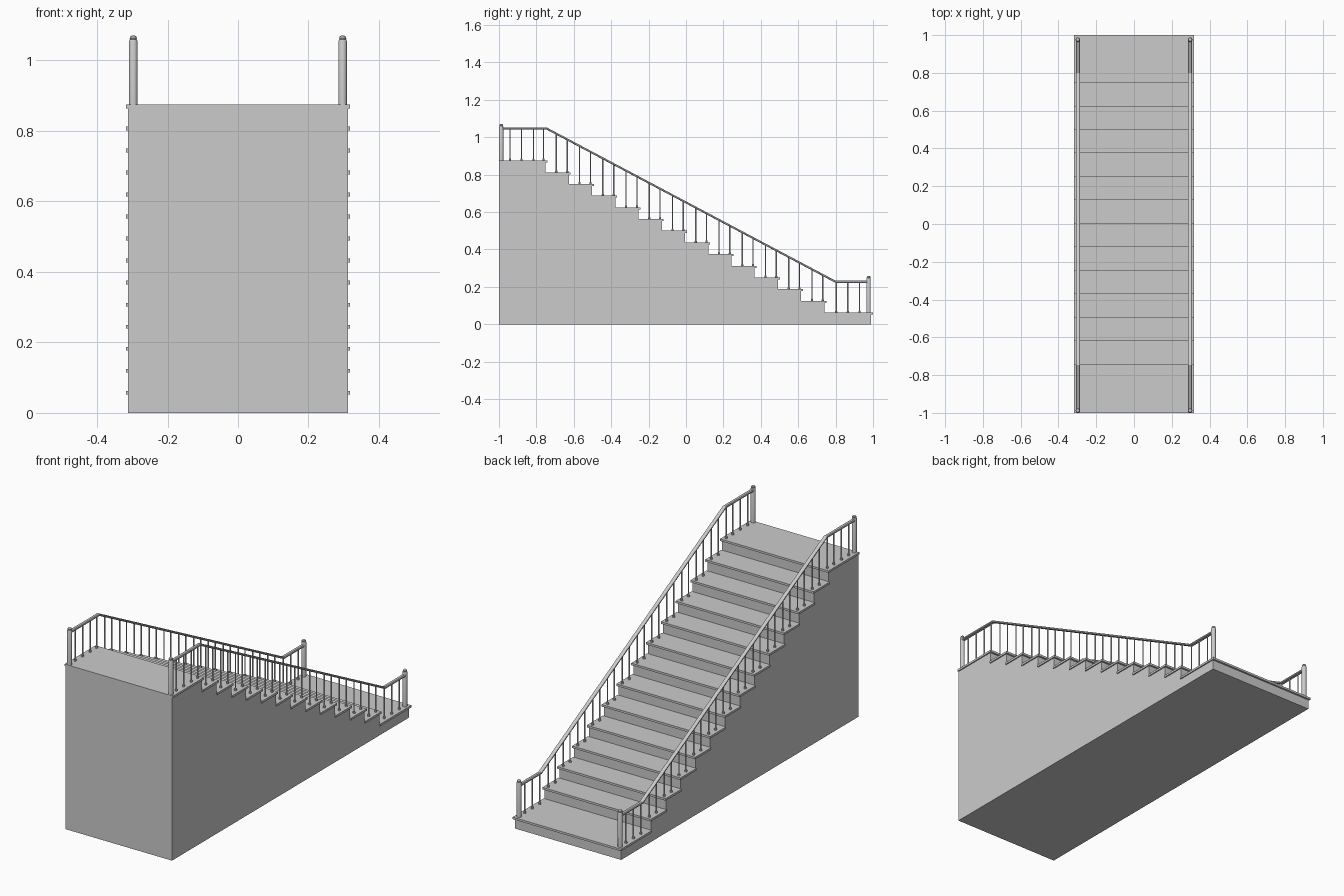
import bpy, bmesh, math

if "Cube" in bpy.data.objects:
    bpy.data.objects.remove(bpy.data.objects["Cube"])

N, RISE, RUN = 14, 0.0625, 0.1242
HALF, TREAD_T, NOSE = 0.3125, 0.011, 0.01
RAIL_X = 0.297
RAIL = [(-0.99, 1.047), (-0.746, 1.047), (0.80, 0.227), (0.976, 0.227)]  # y, z


def nose(k):
    """Front edge (y) of tread k, counted 1..N from the bottom."""
    return 1.0 if k == 1 else 0.75 - (k - 2) * RUN


def finish(name, bm, smooth=False):
    bmesh.ops.recalc_face_normals(bm, faces=bm.faces)
    me = bpy.data.meshes.new(name)
    bm.to_mesh(me)
    bm.free()
    ob = bpy.data.objects.new(name, me)
    bpy.context.collection.objects.link(ob)
    if smooth:
        me.shade_smooth()
        me.set_sharp_from_angle(angle=math.radians(35))
    return ob


def skin(bm, rings):
    """Join equal-sized point rings into a capped tube."""
    vs = [[bm.verts.new(p) for p in r] for r in rings]
    n = len(vs[0])
    for a, b in zip(vs, vs[1:]):
        for i in range(n):
            j = (i + 1) % n
            bm.faces.new((a[i], a[j], b[j], b[i]))
    bm.faces.new(vs[0][::-1])
    bm.faces.new(vs[-1])


def lathe(bm, x, y, profile, n):
    """Turned part from (radius, z) points."""
    skin(bm, [[(x + r * math.cos(2 * math.pi * (i + .5) / n),
                y + r * math.sin(2 * math.pi * (i + .5) / n), z)
               for i in range(n)] for r, z in profile])


def rail_z(y):
    for (y0, z0), (y1, z1) in zip(RAIL, RAIL[1:]):
        if y <= y1:
            return z0 + (z1 - z0) * (y - y0) / (y1 - y0)
    return RAIL[-1][1]


# stepped solid body
prof = [(-1, 0), (nose(1) - NOSE, 0)]
for k in range(1, N + 1):
    y = nose(k) - NOSE
    if k > 1:
        prof.append((y, (k - 1) * RISE - TREAD_T))
    prof.append((y, k * RISE - TREAD_T))
prof.append((-1, N * RISE - TREAD_T))
bm = bmesh.new()
skin(bm, [[(x, y, z) for y, z in prof] for x in (-HALF, HALF)])
finish("stair_body", bm)

# overhanging treads
bm = bmesh.new()
for k in range(1, N + 1):
    y0 = nose(k + 1) - NOSE if k < N else -1.0
    y1, z1 = nose(k), k * RISE
    z0, w = z1 - TREAD_T, HALF + 0.006
    skin(bm, [[(x, y0, z0), (x, y1, z0), (x, y1, z1), (x, y0, z1)]
              for x in (-w, w)])
finish("treads", bm)

# baluster positions: (y, floor height)
spots = [(y, N * RISE) for y in (-0.941, -0.88, -0.816, -0.762)]
for k in range(2, N):
    spots += [(nose(k) - d, k * RISE) for d in (0.019, 0.077)]
spots += [(y, RISE) for y in (0.803, 0.865, 0.928)]

for side, s in (("left", -1), ("right", 1)):
    x = s * RAIL_X

    # handrail with chamfered section
    bm = bmesh.new()
    sec = [(-.010, -.003), (-.006, -.006), (.006, -.006), (.010, -.003),
           (.010, .003), (.006, .006), (-.006, .006), (-.010, .003)]
    skin(bm, [[(x + u, y, z + v) for u, v in sec] for y, z in RAIL])
    finish(side + "_handrail", bm)

    # slim balusters with turned feet
    bm = bmesh.new()
    for y, z in spots:
        lathe(bm, x, y, [(.0065, z), (.0065, z + .006), (.0035, z + .012),
                         (.0035, rail_z(y))], 8)
    finish(side + "_balusters", bm, True)

    # newel posts with caps
    bm = bmesh.new()
    for y, z in ((-0.988, N * RISE), (0.976, RISE)):
        lathe(bm, x, y, [(r, z + h) for r, h in (
            (.012, 0), (.012, .180), (.0105, .184), (.009, .185),
            (.0105, .188), (.0095, .192), (.006, .195), (.001, .196))], 16)
    finish(side + "_newel_posts", bm, True)
